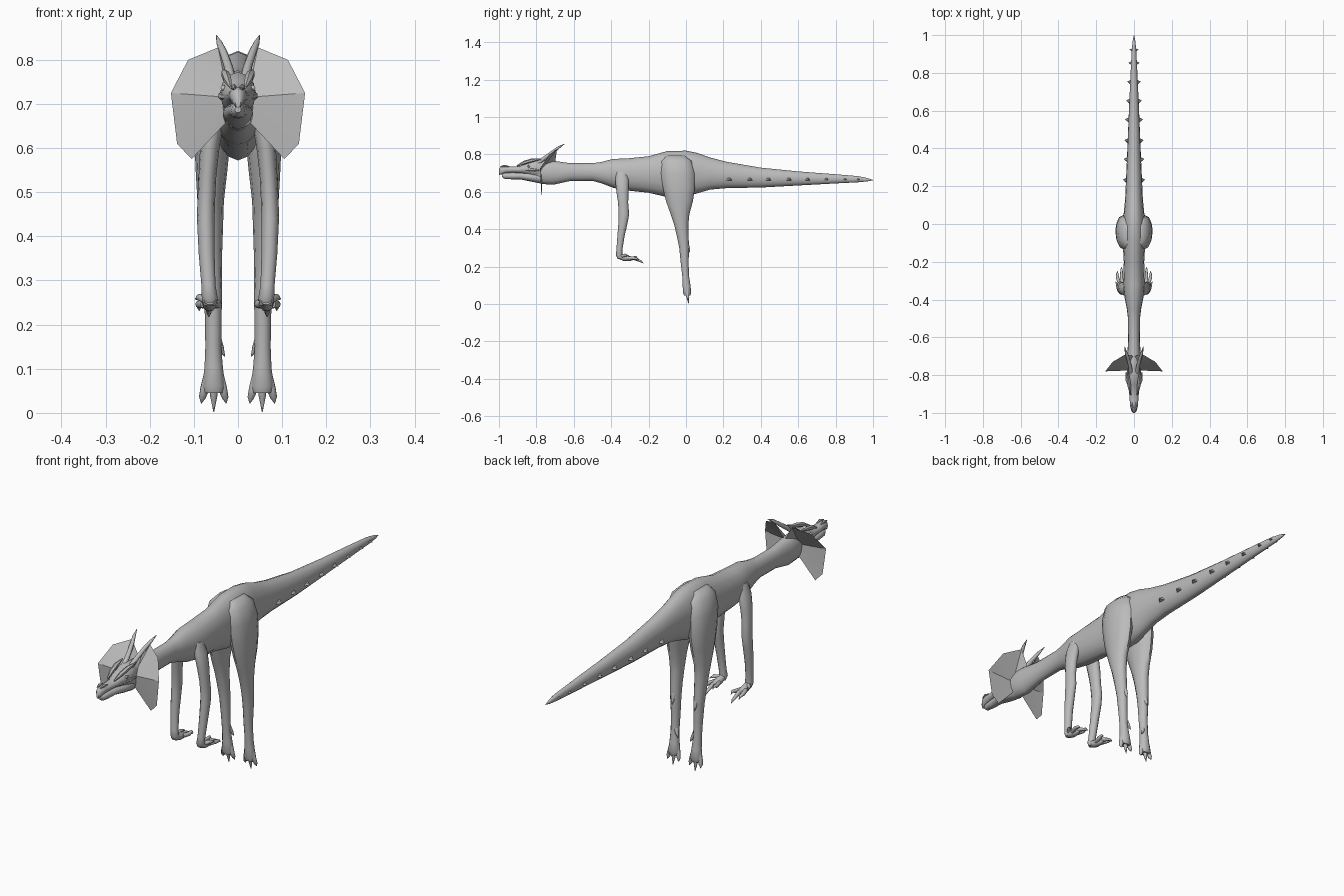
import bpy, bmesh, math
from mathutils import Vector as V

skin = bpy.data.materials.new("grey skin")
skin.diffuse_color = (0.5, 0.5, 0.5, 1)


def finish(name, bm, mirror=False, angle=50, closed=True):
    if closed:
        bmesh.ops.recalc_face_normals(bm, faces=bm.faces)
    me = bpy.data.meshes.new(name)
    bm.to_mesh(me)
    bm.free()
    ob = bpy.data.objects.new(name, me)
    bpy.context.collection.objects.link(ob)
    me.materials.append(skin)
    if mirror:
        mod = ob.modifiers.new("mirror", 'MIRROR')
        mod.use_mirror_merge = False
    bpy.ops.object.select_all(action='DESELECT')
    bpy.context.view_layer.objects.active = ob
    ob.select_set(True)
    bpy.ops.object.shade_smooth_by_angle(angle=math.radians(angle))
    return ob


def loft(bm, rings, n):
    """Skin elliptical rings given as (centre, half axis u, half axis v)."""
    loops = [[bm.verts.new(c + u * math.cos(2 * math.pi * i / n) + v * math.sin(2 * math.pi * i / n))
              for i in range(n)] for c, u, v in rings]
    for a, b in zip(loops, loops[1:]):
        for i in range(n):
            bm.faces.new((a[i], a[(i + 1) % n], b[(i + 1) % n], b[i]))
    bm.faces.new(loops[0])
    bm.faces.new(loops[-1])


def trunk(name, rows, n=16):
    """Rows of (y, bottom z, top z, half width)."""
    bm = bmesh.new()
    loft(bm, [(V((0, y, (b + t) / 2)), V((w, 0, 0)), V((0, 0, (t - b) / 2))) for y, b, t, w in rows], n)
    return finish(name, bm)


def limb(name, rows, n=12):
    """Rows of (z, x, y, half width, half depth)."""
    bm = bmesh.new()
    loft(bm, [(V((x, y, z)), V((rx, 0, 0)), V((0, ry, 0))) for z, x, y, rx, ry in rows], n)
    return finish(name, bm, True)


def tubes(name, paths, n=8):
    """Tapered tubes, each a list of (x, y, z, radius)."""
    bm = bmesh.new()
    for path in paths:
        pts = [V(p[:3]) for p in path]
        rings = []
        for i, p in enumerate(pts):
            d = (pts[min(i + 1, len(pts) - 1)] - pts[max(i - 1, 0)]).normalized()
            u = d.cross(V((0.9, 0.3, 0.1))).normalized()
            rings.append((p, u * path[i][3], d.cross(u) * path[i][3]))
        loft(bm, rings, n)
    return finish(name, bm, True)


# Neck, torso and tail in one run
trunk("body", [
    (-0.84, .665, .755, .024), (-0.77, .642, .772, .036), (-0.71, .638, .766, .037), (-0.62, .658, .753, .031),
    (-0.50, .659, .753, .032), (-0.45, .645, .760, .038), (-0.39, .622, .776, .050),
    (-0.32, .608, .778, .058), (-0.20, .595, .790, .054), (-0.10, .572, .818, .060),
    (0, .574, .820, .060), (0.06, .592, .808, .054), (0.13, .612, .783, .047),
    (0.22, .620, .760, .043), (0.40, .623, .729, .035), (0.60, .634, .709, .027),
    (0.80, .645, .694, .018), (0.92, .651, .684, .012), (0.97, .656, .674, .007), (1.0, .662, .664, .001)])

# Head: upper skull with beak, lower jaw
trunk("skull", [
    (-1.0, .690, .722, .006), (-0.99, .692, .734, .014), (-0.965, .700, .739, .020),
    (-0.93, .702, .735, .023), (-0.89, .700, .737, .026), (-0.85, .692, .752, .035),
    (-0.81, .675, .772, .041), (-0.77, .665, .772, .036), (-0.73, .68, .76, .025)], 12)
trunk("lower_jaw", [
    (-0.985, .680, .694, .007), (-0.97, .669, .701, .015), (-0.93, .667, .703, .020),
    (-0.89, .667, .703, .024), (-0.84, .657, .703, .034), (-0.78, .645, .70, .034), (-0.75, .65, .70, .02)], 12)
tubes("brow_ridge", [
    [(.017, -.905, .738, .003), (.024, -.865, .756, .010), (.029, -.825, .768, .010), (.033, -.775, .775, .003)],
    [(.028, -.86, .715, .003), (.036, -.825, .718, .010), (.042, -.785, .715, .003)]], 6)
tubes("nostril_bump", [[(.008, -.992, .735, .002), (.010, -.97, .738, .007), (.011, -.945, .735, .002)]], 6)
tubes("eye", [[(.030, -.848, .735, .002), (.033, -.842, .736, .007), (.036, -.832, .737, .002)]], 8)

# Swept horns
tubes("horn", [[(.016, -.79, .755, .012), (.022, -.75, .785, .010), (.032, -.71, .815, .009),
                (.042, -.68, .838, .007), (.049, -.65, .856, .001)]])

# Neck frill: faceted fan sheet folded back at the top
bm = bmesh.new()
hub = bm.verts.new((.022, -.775, .715))
rim = [bm.verts.new(p) for p in [
    (.0, -.70, .755), (.045, -.69, .828), (.113, -.73, .800), (.152, -.78, .725),
    (.138, -.775, .610), (.105, -.77, .575), (.025, -.77, .66)]]
for a, b in zip(rim, rim[1:]):
    bm.faces.new((hub, a, b))
finish("frill", bm, True, 20, False)

# Hind legs
limb("hind_leg", [
    (.795, .030, -.055, .020, .05), (.765, .045, -.05, .036, .080), (.70, .055, -.045, .041, .090),
    (.62, .058, -.038, .041, .085), (.55, .060, -.035, .036, .072), (.48, .062, -.032, .030, .050),
    (.42, .061, -.025, .027, .037), (.36, .060, -.017, .024, .031), (.30, .058, -.010, .022, .026),
    (.22, .056, -.007, .019, .021), (.15, .056, -.002, .018, .018), (.10, .055, .003, .021, .021),
    (.06, .055, .006, .027, .022), (.045, .055, .006, .022, .016)])
toes = [[(.055 + s * .010, .004, .10, .010), (.055 + s * .020, .006, .055, .011),
         (.055 + s * .026, .010, .035, .008), (.055 + s * .028, .014, .022 - .02 * (s == 0), .001)]
        for s in (-1, 0, 1)]
toes.append([(.046, .004, .165, .010), (.038, .010, .145, .007), (.030, .014, .128, .001)])
toes.append([(.056, .004, .32, .012), (.056, .014, .295, .008), (.056, .020, .275, .001)])
tubes("hind_claws", toes)

# Front legs
limb("front_leg", [
    (.71, .040, -.345, .016, .030), (.66, .054, -.342, .022, .036), (.60, .064, -.340, .022, .032),
    (.54, .069, -.336, .020, .027), (.48, .072, -.332, .020, .028), (.44, .073, -.336, .020, .025),
    (.36, .071, -.348, .018, .019), (.29, .067, -.356, .016, .016), (.26, .064, -.358, .018, .017),
    (.243, .064, -.352, .014, .012)])
hand = [[(.064, -.365, .258, .014), (.065, -.33, .247, .017), (.065, -.30, .243, .014), (.065, -.28, .24, .004)]]
for x, y, z in ((.045, -.255, .245), (.066, -.228, .222), (.088, -.25, .236)):
    hand.append([(.5 * x + .0325, -.315, .246, .009), (x, -.282, .246, .009), (x, y - .012, z + .006, .006), (x, y, z - .004, .001)])
hand.append([(.068, -.345, .255, .010), (.088, -.325, .262, .008), (.097, -.305, .258, .001)])
tubes("front_claws", hand)

# Row of small flat spikes along each side of the tail
bm = bmesh.new()
for y, w in ((.23, .040), (.34, .036), (.44, .034), (.55, .031), (.65, .027), (.75, .022), (.85, .016), (.92, .011)):
    s = .022 - .012 * y
    z = .664 + .002 * y
    tip = bm.verts.new((w + .021 - .008 * y, y + .004, z))
    base = [bm.verts.new((w - .006, y + dy * s, z + dz * s)) for dy, dz in ((-1, -.3), (1, -.3), (.5, .7), (-.5, .7))]
    for i in range(4):
        bm.faces.new((base[i], base[(i + 1) % 4], tip))
    bm.faces.new(base)
finish("tail_spikes", bm, True, 30)
